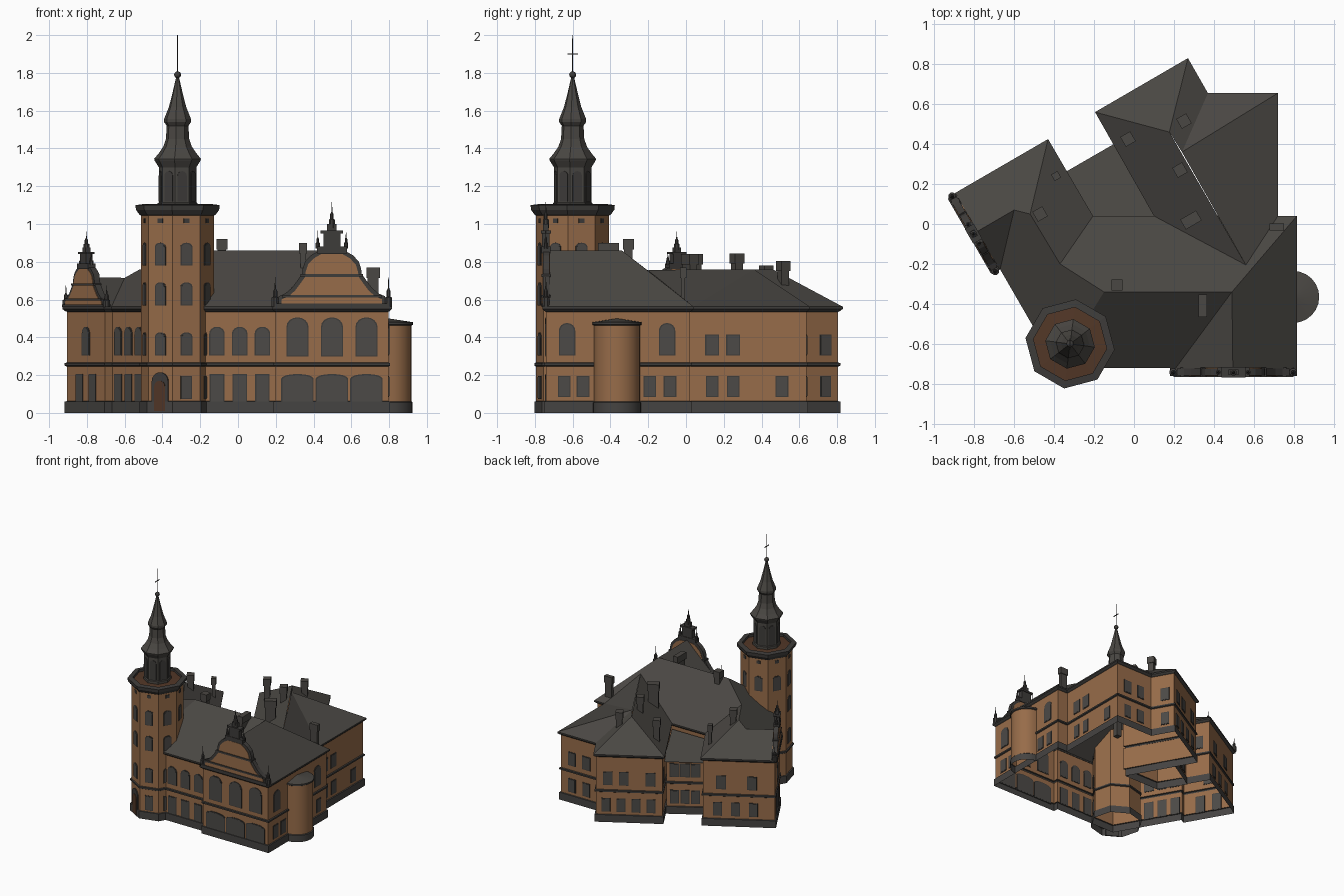
import bpy, bmesh, math
from math import cos, sin, pi, radians as rad
from mathutils import Vector

if "Cube" in bpy.data.objects:
    bpy.data.objects.remove(bpy.data.objects["Cube"])

# ---- materials
M = []


def material(name, *c):
    m = bpy.data.materials.new(name)
    m.diffuse_color = (*c, 1)
    m.use_nodes = True
    m.node_tree.nodes["Principled BSDF"].inputs["Base Color"].default_value = m.diffuse_color
    M.append(m)
    return len(M) - 1


WALL = material("ochre wall", .31, .15, .067)
ROOF = material("slate roof", .068, .063, .056)
TRIM = material("dark trim", .048, .045, .042)
GLASS = material("window glass", .072, .068, .063)
PLINTH = material("stone plinth", .06, .057, .054)
WOOD = material("brown wood", .085, .038, .02)


def finish(name, bm, fix=False, smooth=False):
    if fix:
        bmesh.ops.recalc_face_normals(bm, faces=bm.faces)
    me = bpy.data.meshes.new(name)
    bm.to_mesh(me)
    bm.free()
    for m in M:
        me.materials.append(m)
    if smooth:
        me.shade_smooth()
        me.set_sharp_from_angle(angle=rad(30))
    ob = bpy.data.objects.new(name, me)
    bpy.context.collection.objects.link(ob)


def bridge(bm, rings, mats, closed=True):
    vs = [[bm.verts.new(p) for p in r] for r in rings]
    n = len(vs[0])
    for k in range(len(vs) - 1):
        for i in range(n if closed else n - 1):
            j = (i + 1) % n
            f = bm.faces.new((vs[k][i], vs[k][j], vs[k + 1][j], vs[k + 1][i]))
            f.material_index = mats if isinstance(mats, int) else mats[k]


def offset(poly, d):
    """Mitred outward offset of a counter-clockwise polygon."""
    out, n = [], len(poly)
    for i in range(n):
        a, b, c = (Vector(poly[(i + k) % n]) for k in (-1, 0, 1))
        e, f = (b - a).normalized(), (c - b).normalized()
        n1, n2 = Vector((e.y, -e.x)), Vector((f.y, -f.x))
        out.append(b + (n1 + n2) * (d / (1 + n1.dot(n2))))
    return out


def storeys(r, top):
    """Wall section: plinth, wall, string course, wall."""
    q = r + .009
    prof = [(q, 0), (q, .06), (r, .062), (r, .245), (q, .25), (q, .263), (r, .267), (r, top)]
    return prof, [PLINTH, PLINTH, WALL, TRIM, TRIM, TRIM, WALL]


def loft(bm, poly, prof, mats):
    bridge(bm, [[(p.x, p.y, z) for p in offset(poly, o)] for o, z in prof], mats)


def rev(bm, c, prof, n, rot=0, mats=TRIM, arc=2 * pi):
    full = arc > pi
    ang = [rot + arc * i / n for i in range(n if full else n + 1)]
    bridge(bm, [[(c[0] + r * cos(a), c[1] + r * sin(a), z) for a in ang]
                for r, z in prof], mats, full)


def prism(bm, pts, org, ang, d0, d1, mat):
    """Extrude a (sideways, height) outline along the wall normal."""
    s = [[bm.verts.new((org[0] - u * sin(ang) + d * cos(ang),
                        org[1] + u * cos(ang) + d * sin(ang), v)) for u, v in pts] for d in (d0, d1)]
    n = len(pts)
    fs = [bm.faces.new(s[0][::-1]), bm.faces.new(s[1])]
    fs += [bm.faces.new((s[0][i], s[0][(i + 1) % n], s[1][(i + 1) % n], s[1][i])) for i in range(n)]
    for f in fs:
        f.material_index = mat


def rect(w, z0, z1):
    return [(-w / 2, z0), (w / 2, z0), (w / 2, z1), (-w / 2, z1)]


def arch(w, z0, z1, rise):
    if not rise:
        return rect(w, z0, z1)
    return rect(w, z0, z1)[:2] + [(w / 2 * cos(pi * i / 8), z1 - rise + rise * sin(pi * i / 8))
                                  for i in range(9)]


def window(bm, p, ang, w, z0, z1, rise=0):
    prism(bm, arch(w + .012, z0 - .006, z1 + .006, rise), p, ang, -.003, .003, TRIM)
    prism(bm, arch(w, z0, z1, rise), p, ang, -.004, .005, GLASS)


# ---- main walls, following the eaves outline
P = [(-.93, .135), (-.71, -.25), (-.67, -.227), (-.385, -.72), (.18, -.72), (.18, -.76),
     (.815, -.76), (.815, .04), (.72, .04), (.72, .655), (.37, .655), (.27, .83),
     (-.195, .56), (.10, .04), (-.205, .04), (-.43, .425)]
IN = -.018
bm = bmesh.new()
prof, mats = storeys(IN, .535)
loft(bm, P, prof + [(-.01, .54), (0, .55), (0, .562)], mats + [TRIM] * 3)
# low link between the two back wings
LINK = [(-.09, .385), (-.33, .24), P[14], P[13]]
loft(bm, LINK, *storeys(0, .435))
finish("walls", bm)

# ---- roofs: eaves corners a..p, ridge points named by wing
a, b, c, d, e, f, g, h, i, j, k, l, m, n, o, p = [Vector((x, y, .562)) for x, y in P]
main_w, main_e, front = (-.15, -.34, .86), (.49, -.34, .86), (.495, -.75, .86)
left_g, left_v, left_n, left_s = (-.815, -.055, .72), (-.6, .07, .715), (-.52, .05, .76), (-.37, -.2, .752)
back_n, back_m, back_s = (.177, .46, .76), (.24, .36, .76), (.56, -.205, .757)
low, high = Vector((0, 0, -.127)), Vector((0, 0, -.047))
bm = bmesh.new()
for face in ([d, e, f, main_e, main_w], [f, front, main_e], [g, h, main_e, front],
             [main_e, h, o, left_s, main_w], [main_w, left_s, left_n, left_v, c, d],
             [left_s, o, p, left_n], [left_n, p, a, left_g, left_v], [left_g, b, c, left_v],
             [back_n, m, n, back_s], [back_n, l, m], [back_n, back_m, k, l],
             [back_m, j, k], [back_m, j, i], [back_m, i, back_s],
             [Vector((-.34, .262, .562)) + low, Vector((-.08, .412, .562)) + low, n + high, o + high]):
    fc = bm.faces.new([bm.verts.new(v) for v in face])
    fc.material_index = ROOF
    fc.normal_update()
    if fc.normal.z < 0:
        fc.normal_flip()
finish("roofs", bm)

# ---- windows on the main walls (width, bottom, top, arch rise)
KIND = {"arched": (.07, .31, .45, .035), "tall": (.075, .31, .47, .04), "ground": (.065, .06, .2, 0),
        "hall": (.105, .305, .5, .05), "gate": (.16, .05, .2, .025),
        "upper": (.062, .31, .41, 0), "lower": (.055, .09, .19, 0)}
bm = bmesh.new()
W = offset(P, IN)


def row(edge, kind, t0, t1=0, count=1, poly=W):
    """Evenly spaced windows between two fractions of a wall."""
    s, t = Vector(poly[edge]), Vector(poly[(edge + 1) % len(poly)])
    ang = math.atan2(s.x - t.x, t.y - s.y)
    for q in range(count):
        window(bm, s.lerp(t, t0 + (t1 - t0) * q / max(count - 1, 1)), ang, *KIND[kind])


row(0, "arched", .5)
row(0, "ground", .33, .67, 2)
for kind in ("arched", "ground"):
    row(2, kind, .1, .48, 3)
    row(3, kind, .46, .88, 3)
for kind in ("hall", "gate"):
    row(5, kind, .195, .805, 3)
row(6, "tall", .147, .84, 2)
row(6, "lower", .127, .258, 2)
row(6, "lower", .72, .86, 2)
for kind in ("upper", "lower"):
    row(8, kind, .19, .37, 2)
    row(9, kind, .3, .68, 2)
    row(10, kind, .6)
    row(0, kind, .22, .78, 3, LINK)
row(8, "lower", .79)
row(11, "upper", .18, .42, 2)
row(11, "upper", .82)
row(11, "lower", .15, .83, 4)
row(15, "upper", .25, .68, 2)
row(15, "lower", .2, .7, 3)
row(12, "upper", .14)
row(14, "upper", .8)

# ---- openings of the octagonal tower
T = Vector((-.32, -.6))
for s in range(8):
    ang = rad(15 + 45 * s)
    out = Vector((cos(ang), sin(ang)))
    face = T + out * .18
    for z in (.31, .575, .785):
        if z > .7 or 4 <= s <= 7:
            window(bm, face, ang, .052, z, z + .11, .02)
    prism(bm, rect(.03, 1.005, 1.03), face, ang, -.003, .004, TRIM)
    prism(bm, arch(.05, 1.12, 1.28, .025), T + out * .0925, ang, -.003, .004, TRIM)
    if s == 5:  # entrance
        prism(bm, arch(.1, 0, .215, .05), face, ang, -.002, .008, TRIM)
        prism(bm, arch(.065, .01, .17, .03), face, ang, .005, .011, WOOD)
    elif s in (6, 7):
        window(bm, face, ang, .05, .08, .19)
finish("windows", bm, True)

# ---- tower, lantern and spire
rot = rad(-7.5)
bm = bmesh.new()
prof, mats = storeys(.195, 1.045)
rev(bm, T, prof + [(.204, 1.05), (.222, 1.075), (.225, 1.1), (.185, 1.105), (.185, 1.085), (.1, 1.09)],
    8, rot, mats + [TRIM] * 5 + [WOOD])
finish("tower", bm)
bm = bmesh.new()
rev(bm, T, [(.106, 1.085), (.106, 1.11), (.1, 1.115), (.1, 1.3), (.122, 1.335), (.125, 1.345), (.1, 1.375),
            (.076, 1.41), (.062, 1.45), (.058, 1.52), (.072, 1.54), (.072, 1.555), (.046, 1.62),
            (.028, 1.69), (.008, 1.775)], 8, rot, ROOF)
finish("lantern_and_spire", bm)
bm = bmesh.new()
rev(bm, T, [(.018 * sin(pi * q / 8) + .0003, 1.79 - .018 * cos(pi * q / 8)) for q in range(9)], 12)
rev(bm, T, [(.003, 1.8), (.0025, 2), (.0002, 2)], 6)
prism(bm, rect(.055, 1.897, 1.903), T, 0, -.002, .002, TRIM)
finish("spire_cross", bm, True)


# ---- curved gables with ledges, stepped crown and obelisks
def gable(name, org, deg, s):
    bm, ang = bmesh.new(), rad(deg)
    Z = lambda v: .56 + s * v
    half = [(.27, 0), (.27, .045), (.235, .06), (.2, .09), (.17, .13), (.145, .165),
            (.143, .19), (.13, .23), (.1, .262), (.06, .285)]

    def shape(grow):
        pts = [(s * (u + grow), Z(v + grow * (v > 0))) for u, v in half]
        return pts + [(-u, v) for u, v in reversed(pts)]

    def ledge(w, v0, v1, dep=.024):
        prism(bm, rect(w * s, Z(v0), Z(v1)), org, ang, -dep, dep, TRIM)

    prism(bm, shape(.012), org, ang, -.02, .016, TRIM)
    prism(bm, shape(-.004), org, ang, -.023, .019, WALL)
    ledge(.6, 0, .02)
    ledge(.53, .05, .064)
    ledge(.33, .16, .175)
    ledge(.16, .285, .32)
    ledge(.09, .32, .39, .02)
    ledge(.12, .39, .405, .026)
    ledge(.05, .405, .44, .014)
    for u, v, q in ((-.3, 0, 1), (.3, 0, 1), (-.075, .31, .6), (.075, .31, .6), (0, .42, .85)):
        at = (org[0] - u * s * sin(ang), org[1] + u * s * cos(ang))
        rev(bm, at, [(q * r, Z(v + q * t)) for r, t in (
            (.02, 0), (.02, .05), (.012, .055), (.012, .085), (.004, .1), (.001, .16))], 8, pi / 8)
    finish(name, bm, True)


gable("front_gable", (.497, -.742), -90, 1)
gable("left_gable", (-.803, -.049), 210, .72)

# ---- round bay on the right wall
bm = bmesh.new()
rev(bm, (.797, -.365), [(.128, 0), (.128, .055), (.122, .06), (.122, .462), (.13, .467), (.13, .48),
                        (.001, .5)], 12, -pi / 2, [PLINTH, PLINTH, WALL, TRIM, TRIM, ROOF], pi)
finish("round_bay", bm, smooth=True)

# ---- chimneys
bm = bmesh.new()


def chimney(x, y, top, w=.045, dep=.045, deg=30):
    for grow, z0, z1 in ((0, .58, top - .02), (.012, top - .055, top)):
        half = (dep + grow) / 2
        prism(bm, rect(w + grow, z0, z1), (x, y), rad(deg - 90), -half, half, ROOF)


chimney(-.03, .425, .78)
chimney(.25, .515, .805)
chimney(.23, .27, .845)
chimney(.285, .02, .84, .08)
chimney(-.47, .05, .84)
chimney(-.39, .24, .76, .025, .025)
chimney(-.085, -.305, .92, deg=0)
chimney(.345, -.41, .9, .03, .1, 0)
chimney(.715, -.015, .77, .06, .022, 0)
finish("chimneys", bm, True)
